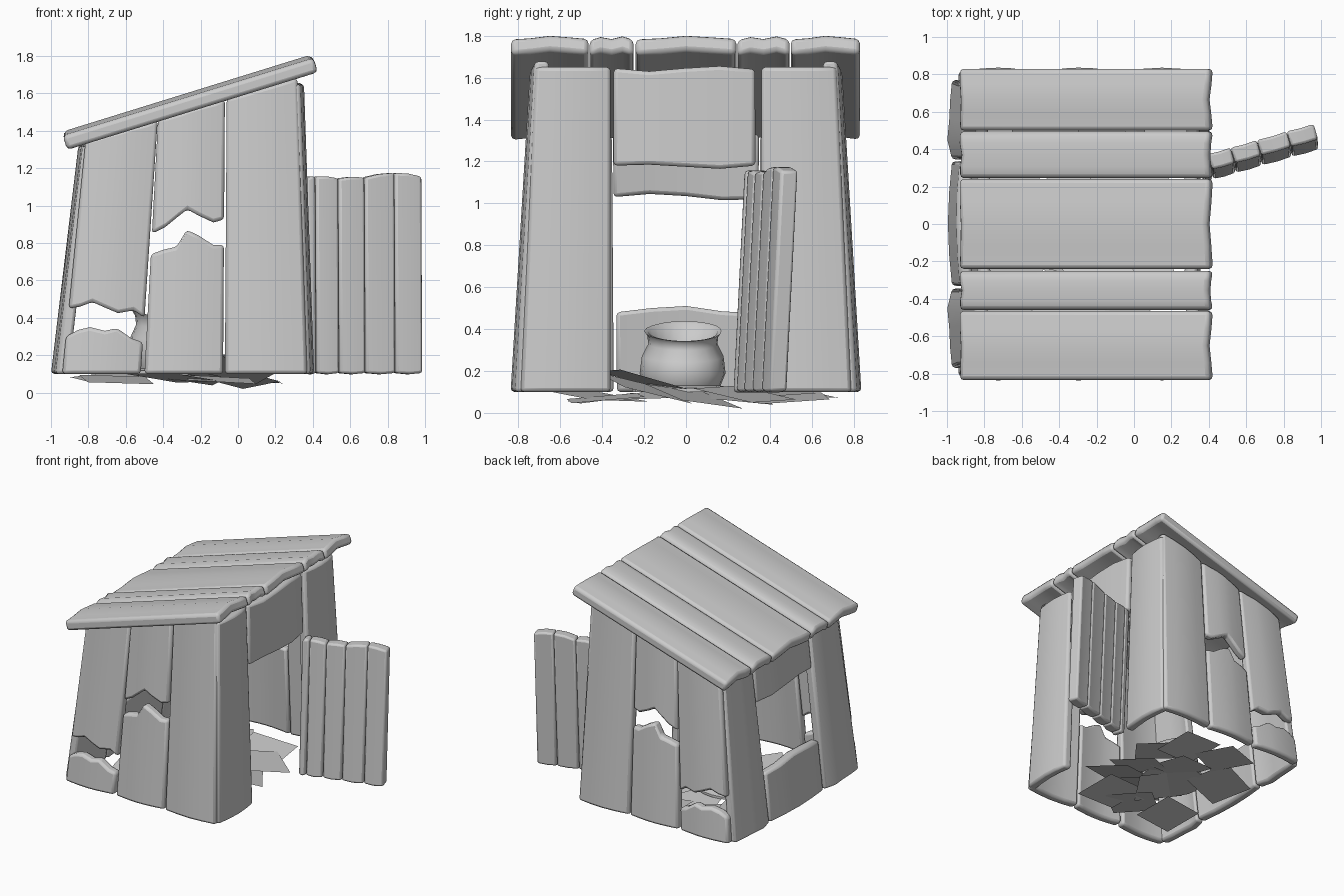
import bpy, bmesh, math, random
from mathutils import Vector, Matrix

if "Cube" in bpy.data.objects:
    bpy.data.objects.remove(bpy.data.objects["Cube"])

random.seed(4)


def finish(name, bm, angle=35):
    bmesh.ops.recalc_face_normals(bm, faces=bm.faces[:])
    me = bpy.data.meshes.new(name)
    bm.to_mesh(me)
    bm.free()
    ob = bpy.data.objects.new(name, me)
    bpy.context.collection.objects.link(ob)
    me.shade_smooth()
    bpy.ops.object.select_all(action='DESELECT')
    bpy.context.view_layer.objects.active = ob
    ob.select_set(True)
    bpy.ops.object.shade_smooth_by_angle(angle=math.radians(angle))
    return ob


def plank(name, face, ub, ut, bottom, top, bow=None, t=0.07, frac=None, bevel=0.018, zr=(0.1, 1.6)):
    """Board made of columns; ub/ut = side limits at heights zr, bow = outward swell per column."""
    n = max(len(bottom), len(top))
    bottom = bottom * n if len(bottom) == 1 else bottom
    top = top * n if len(top) == 1 else top
    frac = frac or [i / (n - 1) for i in range(n)]
    bow = bow or [0.022 * math.sin(math.pi * f) for f in frac]
    bm = bmesh.new()
    cols = []
    for f, z0, z1, w in zip(frac, bottom, top, bow):
        ring = []
        for z, d in ((z0, w), (z1, w), (z1, w - t), (z0, w - t)):
            k = (z - zr[0]) / (zr[1] - zr[0])
            a = ub[0] + (ut[0] - ub[0]) * k
            b = ub[1] + (ut[1] - ub[1]) * k
            ring.append(bm.verts.new(face(a + (b - a) * f, z, d)))
        cols.append(ring)
    for a, b in zip(cols, cols[1:]):
        for i in range(4):
            j = (i + 1) % 4
            bm.faces.new((a[i], a[j], b[j], b[i]))
    bm.faces.new(cols[0])
    bm.faces.new(cols[-1])
    ob = finish(name, bm)
    m = ob.modifiers.new("edge", 'BEVEL')
    m.width, m.segments, m.limit_method, m.angle_limit = bevel, 2, 'ANGLE', math.radians(40)
    return ob


# wall planes: u along wall, z up, w outward
def side_face(s):
    return lambda u, z, w: (u, s * (0.815 - 0.06 * (z - 0.1) + w), z)


def door_wall(u, z, w):
    return (0.385 - 0.035 * (z - 0.1) + w, u, z)


def window_wall(u, z, w):
    return (-0.975 + 0.12 * (z - 0.1) - w, u, z)


ANG = math.atan2(0.415, 1.34)


def roof_face(u, s, w):
    return (-0.935 + s * math.cos(ANG) - w * math.sin(ANG), u,
            1.365 + s * math.sin(ANG) + w * math.cos(ANG))


def eave(a, b, n):
    return [1.31 + 0.31 * (a + (b - a) * i / (n - 1) + 0.90) for i in range(n)]


# side walls, same on both sides
for s, tag in ((-1, "front"), (1, "back")):
    f = side_face(s)
    A, At = (-0.94, -0.52), (-0.79, -0.42)
    q = [0, 0.15, 0.3, 0.5, 0.65, 0.85, 1]
    plank(tag + "_stump_low", f, A, At, [0.1], [0.30, 0.335, 0.35, 0.33, 0.345, 0.29, 0.27], frac=q)
    plank(tag + "_board_low_upper", f, A, At, [0.45, 0.46, 0.485, 0.45, 0.425, 0.44, 0.40],
          eave(-0.8, -0.43, 7), frac=q)
    B, Bt = (-0.50, -0.08), (-0.42, -0.07)
    q = [0, 0.18, 0.35, 0.48, 0.65, 0.85, 1]
    plank(tag + "_stump_middle", f, B, Bt, [0.1], [0.74, 0.765, 0.78, 0.87, 0.84, 0.79, 0.79], frac=q)
    plank(tag + "_board_middle_upper", f, B, Bt, [0.85, 0.885, 0.94, 0.98, 0.945, 0.91, 0.925],
          eave(-0.42, -0.07, 7), frac=q)
    plank(tag + "_board_tall", f, (-0.07, 0.37), (-0.06, 0.32), [0.1],
          eave(-0.06, 0.3, 5))
    # corner boards of the door wall and the window wall
    plank(tag + "_door_corner", door_wall, (s * 0.36, s * 0.79), (s * 0.36, s * 0.72),
          [0.1], [1.65] * 5)
    plank(tag + "_window_corner", window_wall, (s * 0.345, s * 0.77), (s * 0.355, s * 0.70),
          [0.1], [1.32] * 5, bow=[0, 0.025, 0.015, 0.01, 0])

# short boards over the doorway, above and below the window
plank("door_header", door_wall, (-0.35, 0.335), (-0.345, 0.33), [1.18, 1.185, 1.175, 1.165, 1.18],
      [1.645, 1.63, 1.645, 1.655, 1.64])
plank("window_header", window_wall, (-0.34, 0.34), (-0.35, 0.35), [1.03, 1.045, 1.035, 1.015, 1.02], [1.33])
plank("window_sill", window_wall, (-0.33, 0.335), (-0.34, 0.34), [0.1], [0.48, 0.50, 0.51, 0.485, 0.475])

# roof boards
L = 1.405
for i, (a, b) in enumerate(((-0.835, -0.465), (-0.46, -0.25), (-0.24, 0.24), (0.245, 0.495), (0.50, 0.83))):
    e = [0.0, 0.006, 0.012, 0.004, 0.0]
    plank(f"roof_board_{i + 1}", roof_face, (a, b), (a, b), e, [L - x for x in e],
          bow=[0.008, 0.016, 0.03, 0.02, 0.01] if i % 2 == 0 else [0.004, 0.022, 0.014, 0.025, 0.006],
          t=0.08, bevel=0.022)


# open door of five slats
def door_face(u, z, w):
    k = u - 0.37
    return (u + 0.28 * w - 0.005 * (z - 0.1), 0.225 + 0.285 * k + 0.05 * (z - 0.1) - 0.96 * w, z)


edges = [0.37, 0.423, 0.545, 0.685, 0.845, 0.99]
tops = [1.145, 1.155, 1.145, 1.15, 1.175, 1.155]
for i in range(5):
    a, b = edges[i] + 0.001, edges[i + 1] - 0.001
    plank(f"door_slat_{i + 1}", door_face, (a, b), (a, b), [0.105, 0.098, 0.105],
          [tops[i], (tops[i] + tops[i + 1]) / 2 + 0.006, tops[i + 1]], bow=[0, 0.004, 0], t=0.085, bevel=0.014)

# open sack with slanting mouth
bm = bmesh.new()
rings = []
for r, z in ((0.24, 0.10), (0.24, 0.118), (0.18, 0.13), (0.205, 0.19), (0.195, 0.27), (0.165, 0.33),
             (0.17, 0.37), (0.185, 0.39), (0.165, 0.385), (0.14, 0.32), (0.12, 0.27)):
    tilt = 0.26 * max(0, (z - 0.13) / 0.26)
    rings.append([bm.verts.new((-0.38 + r * math.cos(t), -0.01 + r * math.sin(t) * (1 + 0.03 * math.sin(3 * t)),
                                z - tilt * r * math.cos(t)))
                  for t in (2 * math.pi * k / 20 for k in range(20))])
for a, b in zip(rings, rings[1:]):
    for k in range(20):
        bm.faces.new((a[k], a[(k + 1) % 20], b[(k + 1) % 20], b[k]))
bm.faces.new(rings[0])
bm.faces.new(rings[-1])
finish("sack", bm, 60)

# loose floor sheets: x, y, z, turn, tilt x, tilt y
sheets = [(-0.65, -0.38, 0.07, 0.15, 0.12, 0.05), (-0.10, -0.40, 0.07, 0.1, 0.08, 0.06),
          (-0.12, 0.50, 0.07, 0.08, 0.06, 0.10), (-0.45, 0.50, 0.09, 0.5, -0.05, 0.08),
          (-0.68, 0.20, 0.09, 0.3, 0.10, -0.08), (-0.02, 0.03, 0.08, 0.6, -0.22, 0.12),
          (-0.35, -0.12, 0.09, 0.9, 0.1, 0.1), (-0.28, 0.22, 0.08, 0.2, -0.12, 0.12),
          (-0.35, -0.42, 0.08, 0.7, -0.1, 0.08), (0.0, -0.2, 0.12, 0.4, -0.28, 0.1),
          (0.0, 0.28, 0.09, 0.9, -0.12, 0.15), (-0.2, -0.22, 0.16, 0.3, -0.25, -0.1)]
for i, (x, y, z, turn, tx, ty) in enumerate(sheets):
    bm = bmesh.new()
    M = Matrix.Translation((x, y, z)) @ Matrix.Rotation(tx, 4, 'X') @ Matrix.Rotation(ty, 4, 'Y') @ Matrix.Rotation(turn, 4, 'Z')
    vs = []
    for a, b in ((-1, -1), (1, -1), (1, 1), (-1, 1)):
        p = M @ Vector((a * 0.18, b * (0.15 + 0.04 * random.random()), 0))
        p.z = max(p.z, 0.0 if i == 5 else 0.03)
        vs.append(bm.verts.new(p))
    bm.faces.new(vs)
    finish(f"floor_sheet_{i + 1}", bm)
